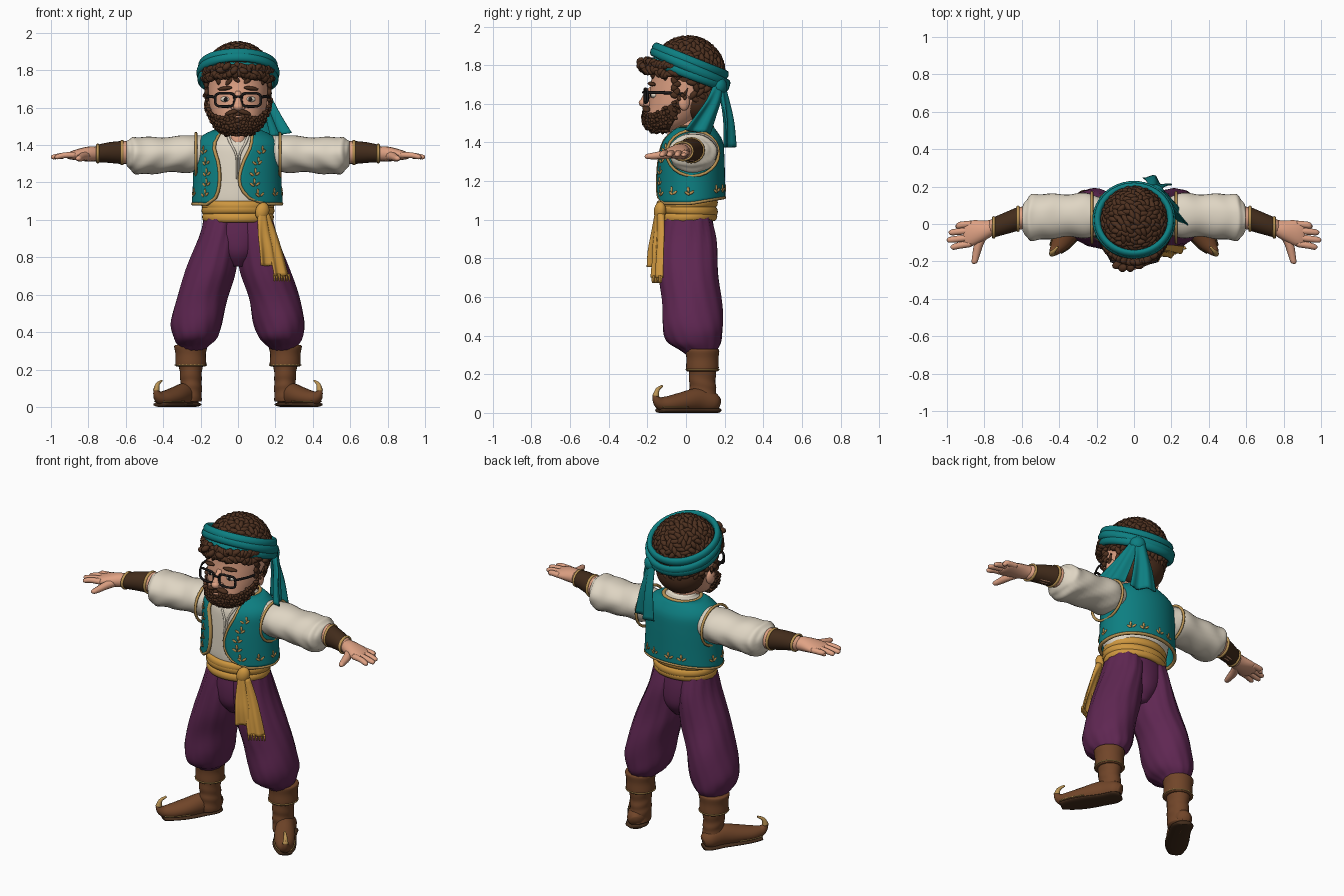
import bpy, bmesh, math, random
from math import sin, cos, pi, asin
from mathutils import Vector, Matrix, Euler

if "Cube" in bpy.data.objects:
    bpy.data.objects.remove(bpy.data.objects["Cube"])

random.seed(4)
MATS = {}
for key, col in {
        "skin": (0.74, 0.36, 0.23), "hair_brown": (0.075, 0.03, 0.014), "teal": (0.004, 0.21, 0.22),
        "cream": (0.74, 0.67, 0.55), "trim_gold": (0.50, 0.30, 0.09), "sash_amber": (0.62, 0.31, 0.05),
        "purple": (0.115, 0.02, 0.085), "boot_brown": (0.165, 0.06, 0.022),
        "dark_leather": (0.055, 0.025, 0.011), "black": (0.012, 0.01, 0.01)}.items():
    MATS[key] = bpy.data.materials.new(key)
    MATS[key].diffuse_color = (*col, 1)


def finish(name, bm, mat):
    bmesh.ops.recalc_face_normals(bm, faces=bm.faces)
    me = bpy.data.meshes.new(name)
    bm.to_mesh(me)
    bm.free()
    me.materials.append(MATS[mat])
    me.polygons.foreach_set("use_smooth", [True] * len(me.polygons))
    ob = bpy.data.objects.new(name, me)
    bpy.context.collection.objects.link(ob)
    return ob


def spline(rows, sub, closed=False):
    """Catmull-Rom through rows of numbers."""
    n, out = len(rows), []
    for i in range(n if closed else n - 1):
        p = [rows[(i + k) % n if closed else min(max(i + k, 0), n - 1)] for k in (-1, 0, 1, 2)]
        for j in range(sub):
            t = j / sub
            out.append(tuple(.5 * (2*b + (c-a)*t + (2*a-5*b+4*c-d)*t*t + (3*b-a-3*c+d)*t**3)
                             for a, b, c, d in zip(*p)))
    return out if closed else out + [tuple(rows[-1])]


def sweep(name, rows, mat, side=(1, 0, 0), axis=None, closed=False, sub=4, n=16, bump=None, fold=0):
    """Tube through rows (x, y, z, half width along side, half height)."""
    pts = spline(rows, sub, closed)
    m, bm, rings = len(pts), bmesh.new(), []
    for i, (x, y, z, a, b) in enumerate(pts):
        p = Vector((x, y, z))
        nxt, prv = ((i+1) % m, (i-1) % m) if closed else (min(i+1, m-1), max(i-1, 0))
        T = Vector(axis) if axis else (Vector(pts[nxt][:3]) - Vector(pts[prv][:3])).normalized()
        S = Vector(side(p) if callable(side) else side).normalized()
        U = T.cross(S).normalized()
        ring = []
        for k in range(n):
            g, t = 2*pi*k/n, i/(m-1)
            f = bump(g, t) if bump else 1
            off = fold * t * sin(5 * cos(g))
            ring.append(bm.verts.new(p + S*max(a, .001)*f*cos(g) + U*(max(b, .001)*f*sin(g) + off)))
        rings.append(ring)
    for i in range(m if closed else m - 1):
        r, q = rings[i], rings[(i+1) % m]
        for k in range(n):
            bm.faces.new((r[k], r[(k+1) % n], q[(k+1) % n], q[k]))
    if not closed:
        bm.faces.new(rings[0])
        bm.faces.new(rings[-1])
    return finish(name, bm, mat)


def blobs(name, items, mat, sub=2):
    """Ellipsoids from (position, radii, euler)."""
    bm = bmesh.new()
    for p, r, e in items:
        M = Matrix.Translation(p) @ Euler(e).to_matrix().to_4x4() @ Matrix.Diagonal((*r, 1))
        bmesh.ops.create_icosphere(bm, subdivisions=sub, radius=1, matrix=M)
    return finish(name, bm, mat)


def grid(name, f, nu, nv, mat, thick=0):
    bm = bmesh.new()
    V = [[bm.verts.new(f(i/nu, j/nv)) for j in range(nv+1)] for i in range(nu+1)]
    for i in range(nu):
        for j in range(nv):
            bm.faces.new((V[i][j], V[i+1][j], V[i+1][j+1], V[i][j+1]))
    ob = finish(name, bm, mat)
    if thick:
        mod = ob.modifiers.new("thickness", 'SOLIDIFY')
        mod.thickness, mod.offset = thick, 0
    return ob


def lookup(table, z):
    """Linear lookup by the first column."""
    for a, b in zip(table, table[1:]):
        if z <= b[0]:
            t = max(0, (z - a[0]) / (b[0] - a[0]))
            return [u + (v-u)*t for u, v in zip(a, b)][1:]
    return list(table[-1][1:])


def loop(cx, cy, cz, rx, ry, a, b, slope=0, n=24):
    """Flat ring rows, tilted along y."""
    return [(cx + rx*cos(2*pi*k/n), cy + ry*sin(2*pi*k/n), cz + slope*ry*sin(2*pi*k/n), a, b) for k in range(n)]


def mir(rows, s):
    return [(r[0]*s, *r[1:]) for r in rows]


Z, X, Y = (0, 0, 1), (1, 0, 0), (0, 1, 0)

# Torso: shirt, neck, open collar
sweep("shirt_body", [(0, .01, 1.04, .165, .13), (0, .01, 1.10, .20, .143), (0, .022, 1.2, .208, .152),
      (0, .027, 1.32, .208, .148), (0, .03, 1.40, .2, .138), (0, .035, 1.445, .165, .11),
      (0, .04, 1.48, .10, .085), (0, .04, 1.5, .085, .075)], "cream", axis=Z, n=40,
      bump=lambda g, t: 1 + .012*sin(11*g + 5*t)*(1-t))
sweep("neck", [(0, .03, 1.40, .08, .075), (0, .0, 1.54, .085, .085)], "skin", axis=Z, n=24)
blobs("chest_skin", [((0, -.055, 1.42), (.045, .045, .065), (0, 0, 0))], "skin", 3)
for s in (1, -1):
    sweep("collar_edge", mir([(.06, -.06, 1.465, .008, .01), (.04, -.098, 1.41, .008, .012),
          (.008, -.118, 1.34, .006, .01), (.007, -.13, 1.22, .005, .008)], s), "cream", n=8)

# Vest: open shell with trim and leaf embroidery
VEST = spline([(1.085, .025, .236, .172), (1.2, .025, .23, .17), (1.32, .027, .226, .165),
               (1.40, .03, .22, .155), (1.445, .035, .185, .126), (1.48, .04, .112, .095)], 5)
EDGE = spline([(1.085, -.16, .15), (1.12, -.115, .06), (1.2, -.095, .012), (1.3, -.10, .03),
               (1.40, -.125, .075), (1.48, -.08, .08)], 4)


def vest(u, v, out=0):
    z = 1.085 + .395*v
    cy, rx, ry = lookup(VEST, z)
    xl, xr = lookup(EDGE, z)
    a, b = asin(xr/rx), 2*pi + asin(xl/rx)
    g = a + (b-a)*u
    z += .03*max(0, -cos(g))*(1-v)**4
    return Vector((-.004 + (rx+out)*sin(g), cy - (ry+out)*cos(g), z))


grid("vest", vest, 60, 20, "teal", .014)
border = ([vest(i/30, 0) for i in range(30)] + [vest(1, i/12) for i in range(12)]
          + [vest(1-i/20, 1) for i in range(20)] + [vest(0, 1-i/12) for i in range(12)])
sweep("vest_trim", [(*p, .011, .009) for p in border], "trim_gold", closed=True, sub=1, n=8,
      side=lambda p: (p.x, p.y-.03, 0.001))
leaves = []
spots = [(u, v) for v in (.12, .26, .4, .55, .7) for u in (.06, .94)]
spots += [(u, .13) for u in (.15, .24, .40, .46, .54, .60, .76, .85)]
for u, v in spots:
    for du, dv, tilt in ((-.012, 0, .6), (.012, .01, -.6), (0, .05, 1.5)):
        p = vest(u+du, v+dv, .007)
        leaves.append((p, (.016, .005, .007), (0, tilt, math.atan2(p.x, -(p.y-.03)))))
blobs("vest_embroidery", leaves, "trim_gold")

# Arms
for s, w in ((1, "left"), (-1, "right")):
    sweep(w+"_sleeve", mir([(.15, .04, 1.365, .09, .08), (.24, .045, 1.355, .118, .1), (.35, .045, 1.35, .115, .095),
          (.46, .04, 1.345, .12, .098), (.54, .035, 1.345, .125, .1), (.575, .03, 1.352, .1, .085),
          (.595, .03, 1.358, .066, .064)], s), "cream", side=Y, axis=X, n=28, sub=6,
          bump=lambda g, t: 1 + .03*sin(26*t + 2.5*sin(g) + 2*cos(2*g)) + .02*sin(7*g)*t)
    sweep(w+"_armhole_trim", [(s*.225, .035+.135*cos(k*pi/12), 1.345+.118*sin(k*pi/12), .008, .008)
          for k in range(24)], "trim_gold", side=X, closed=True, sub=1, n=8)
    sweep(w+"_forearm", mir([(.55, .035, 1.36, .058, .058), (.61, .03, 1.36, .06, .062),
          (.78, -.025, 1.352, .042, .038)], s), "skin", side=Y, axis=X)
    cuff = [(.62, .028, 1.36, .064, .062), (.69, .003, 1.36, .059, .055), (.75, -.018, 1.355, .054, .047)]
    sweep(w+"_bracer", mir(cuff, s), "dark_leather", side=Y, axis=X, n=24)
    for x, y, z, a, b in (cuff[0], cuff[2]):
        sweep(w+"_bracer_ring", [(s*x, y+a*cos(k*pi/10), z+b*sin(k*pi/10), .009, .006) for k in range(20)],
              "trim_gold", side=X, closed=True, sub=1, n=8)
    sweep(w+"_palm", mir([(.755, -.02, 1.353, .042, .038), (.80, -.035, 1.352, .054, .04),
          (.86, -.048, 1.348, .068, .03), (.90, -.055, 1.344, .066, .02), (.915, -.057, 1.342, .05, .012)], s),
          "skin", side=Y, axis=X)
    for y, tx, ty in ((.0, .955, -.012), (-.035, .99, -.045), (-.072, 1.0, -.085), (-.105, .98, -.123)):
        sweep(w+"_finger", mir([(.87, y, 1.347, .018, .017), (.93, (y+ty)/2, 1.345, .018, .016),
              (tx-.012, ty, 1.336, .015, .013), (tx, ty, 1.333, .004, .004)], s), "skin", side=Y, n=10)
    sweep(w+"_thumb", mir([(.80, -.05, 1.345, .026, .026), (.83, -.11, 1.337, .025, .023),
          (.845, -.17, 1.33, .02, .018), (.853, -.205, 1.328, .015, .013), (.856, -.214, 1.328, .003, .003)], s),
          "skin", n=10)

# Trousers and boots
sweep("trouser_seat", [(0, .008, 1.03, .17, .125), (0, .01, .92, .17, .138), (0, .012, .82, .12, .13),
      (0, .015, .75, .05, .08)], "purple", axis=Z, n=32)
for s, w in ((1, "left"), (-1, "right")):
    sweep(w+"_trouser_leg", mir([(.085, .005, 1.03, .093, .12), (.103, .01, .9, .108, .145), (.145, .015, .73, .135, .152),
          (.193, .03, .58, .135, .155), (.22, .035, .45, .137, .155), (.228, .042, .37, .115, .14),
          (.238, .065, .325, .08, .095), (.243, .075, .30, .06, .07)], s), "purple", axis=Z, n=48, sub=5,
          bump=lambda g, t: 1 + .022*sin(13*g + 3*sin(6*t)) * (.4 + abs(2*t-1)) + .012*sin(20*t + 3*g))
    sweep(w+"_boot_shaft", mir([(.25, .09, .03, .055, .07), (.25, .088, .10, .057, .07), (.252, .085, .17, .058, .068),
          (.253, .085, .26, .07, .075)], s), "boot_brown", axis=Z, n=24, sub=8,
          bump=lambda g, t: 1 + .025*sin(24*t + 2*sin(g)))
    sweep(w+"_boot_cuff", mir([(.252, .085, .215, .066, .07), (.252, .085, .222, .082, .084), (.253, .085, .28, .081, .083),
          (.253, .085, .325, .088, .087), (.253, .085, .332, .07, .072)], s), "boot_brown", axis=Z, n=28)
    sweep(w+"_cuff_trim", loop(s*.252, .085, .224, .082, .084, .004, .005), "trim_gold", side=Z, closed=True, sub=1, n=6)
    foot = [(.233, .162, .045, .03, .035), (.248, .13, .055, .055, .055), (.285, .06, .064, .055, .064),
            (.335, -.02, .054, .06, .053), (.385, -.09, .045, .052, .043), (.42, -.137, .052, .032, .032),
            (.437, -.157, .085, .015, .017), (.43, -.147, .12, .009, .009), (.408, -.122, .14, .004, .004)]
    across = (.82, s*.57, 0)
    sweep(w+"_boot_foot", mir(foot, s), "boot_brown", side=across, n=20)
    sweep(w+"_boot_tip", mir([(x, y, z, a+.002, b+.002) for x, y, z, a, b in foot[6:]], s), "trim_gold", side=across, n=10)
    sweep(w+"_boot_sole", mir([(x, y, .013, a+.008, .013) for x, y, z, a, b in foot[:6]], s), "dark_leather", side=across)
    sweep(w+"_sole_trim", mir([(x, y, .03, a+.004, .005) for x, y, z, a, b in foot[3:6]], s), "trim_gold", side=across)

# Sash with knot, hanging ends and fringe
for z, r, sl in ((1.015, .175, .03), (1.05, .178, -.06), (1.082, .178, .05)):
    sweep("sash_wrap", loop(0, .005, z, r, r-.035, .026, .017, sl), "sash_amber", side=Z, closed=True, sub=2, n=12)
blobs("sash_knot", [((.13, -.135, 1.045), (.038, .03, .05), (0, .3, .4))], "sash_amber", 3)
wide = (.87, .48, 0)
sweep("sash_end_front", [(.128, -.14, 1.04, .025, .02), (.14, -.155, .93, .04, .014), (.155, -.165, .84, .05, .012),
      (.165, -.165, .755, .056, .01)], "sash_amber", side=wide, fold=.012, n=24)
sweep("sash_end_back", [(.145, -.13, 1.03, .025, .02), (.18, -.135, .92, .035, .014), (.21, -.145, .8, .045, .012),
      (.232, -.15, .70, .05, .01)], "sash_amber", side=wide, fold=.01, n=24)
for i in range(7):
    d = (i-3) * .015
    sweep("sash_fringe", [(.232+d*.87, -.15+d*.48, .71, .007, .008), (.236+d*.9, -.152+d*.48, .672, .004, .004)],
          "sash_amber", n=6)

# Head, ears, nose, eyes
HEAD = spline([(1.455, -.10, .05, .05), (1.48, -.09, .09, .10), (1.52, -.07, .12, .135), (1.58, -.04, .145, .155),
               (1.64, -.015, .158, .175), (1.72, 0, .165, .18), (1.80, 0, .16, .17), (1.88, 0, .10, .10)], 4)
sweep("head", [(0, c, z, a, b) for z, c, a, b in HEAD], "skin", axis=Z, sub=1, n=40)
blobs("ears", [((s*.163, -.01, 1.61), (.018, .03, .045), (0, 0, s*.3)) for s in (1, -1)], "skin", 3)
sweep("nose_bridge", [(0, -.175, 1.68, .018, .015), (0, -.205, 1.64, .018, .018), (0, -.215, 1.605, .026, .024)], "skin")
blobs("nose_tip", [((0, -.218, 1.605), (.025, .027, .022), (0, 0, 0))]
      + [((s*.022, -.2, 1.6), (.016, .02, .015), (0, 0, 0)) for s in (1, -1)], "skin", 3)
blobs("eyes", [((s*.068, -.167, 1.645), (.027, .016, .015), (0, 0, s*.3)) for s in (1, -1)], "cream", 3)
blobs("pupils", [((s*.066, -.181, 1.645), (.011, .006, .012), (0, 0, 0)) for s in (1, -1)], "black")
blobs("eyebrows", [((s*.07, -.178, 1.703), (.042, .016, .011), (0, s*.12, s*.35)) for s in (1, -1)], "hair_brown", 3)

# Glasses
for s in (1, -1):
    rim = []
    for k in range(24):
        c, d = cos(k*pi/12), sin(k*pi/12)
        x = .052*math.copysign(abs(c)**.55, c)
        rim.append((s*(.07+x), -.212+.25*max(0, x)+.02, 1.642+.036*math.copysign(abs(d)**.55, d), .007, .007))
    sweep("glasses_rim", [(x, y-.02, z, a, b) for x, y, z, a, b in rim], "black", side=Y, closed=True, sub=1, n=8)
    sweep("glasses_temple", mir([(.122, -.198, 1.658, .005, .008), (.16, -.12, 1.658, .005, .008),
          (.172, -.01, 1.65, .005, .007)], s), "black", n=8)
sweep("glasses_bridge", [(-.02, -.215, 1.655, .006, .006), (0, -.222, 1.66, .006, .006), (.02, -.215, 1.655, .006, .006)],
      "black", side=Y, n=8)


# Beard: shell round the jaw, curls, moustache and mouth
def beard(u, v, out=.014):
    a = 2*u - 1
    g, a = a*1.65, abs(a)
    z = (1.572 - .025*sin(pi*a) + .11*a**4)*(1-v) + 1.452*v
    cy, rx, ry = lookup(HEAD, z)
    k = 0 if v == 1 else 1
    return Vector(((rx+out)*sin(g)*k, cy - (ry+out)*cos(g)*k, z))


grid("beard", beard, 36, 12, "hair_brown", .01)
blobs("beard_curls", [(beard((i + random.random())/26, (j + .1 + .7*random.random())/7, .016),
      (.017, .010, .011), (random.uniform(-1, 1), random.uniform(-1, 1), random.uniform(-1, 1)))
      for i in range(26) for j in range(7)], "hair_brown")
blobs("moustache", [((s*.033, -.205, 1.574), (.038, .02, .014), (0, s*.3, s*.2)) for s in (1, -1)], "hair_brown", 3)
blobs("mouth", [((0, -.216, 1.55), (.026, .012, .007), (0, 0, 0))], "skin", 3)

# Curly hair: hull plus scattered curls
blobs("hair_hull", [((0, .01, 1.76), (.172, .178, .175), (0, 0, 0)), ((0, .05, 1.63), (.148, .125, .13), (0, 0, 0))],
      "hair_brown", 4)
curls, N = [], 420
for i in range(N):
    dz = 1 - 2*(i+.5)/N
    r, g = math.sqrt(1-dz*dz), i*2.39996
    dx, dy = r*cos(g), r*sin(g)
    p = Vector((.172*dx, .01+.178*dy, 1.76 + dz*(.178 if dz > 0 else .24)))
    if (p.y < .03 and p.z < 1.74) or p.z < 1.53:
        continue
    q = Vector((dx, dy, dz)).to_track_quat('Z', 'Y') @ Euler((0, 0, random.uniform(0, 6.3))).to_quaternion()
    curls.append((p, (.032, .016, .019), q.to_euler()))
for i in range(34):
    g = -1.35 + 2.7*i/33
    for row in (0, 1):
        p = (.185*sin(g), -.01 - (.195+.012*row)*cos(g), 1.775 + .04*cos(g) - .035*row + random.uniform(-.01, .01))
        curls.append((p, (.026, .02, .016), (random.uniform(-1, 1), random.uniform(-1.5, 1.5), g)))
for x, y, z in ((-.09, -.22, 1.80), (-.06, -.235, 1.82), (-.02, -.235, 1.80), (-.04, -.225, 1.785), (.03, -.22, 1.795)):
    curls.append(((x, y, z), (.028, .022, .018), (0, random.uniform(-1, 1), .3)))
for s in (1, -1):
    for k in range(7):
        curls.append(((s*(.172-.001*k), -.06+.012*(k % 2), 1.76-.019*k), (.012, .022, .018), (k, 0, 0)))
blobs("hair_curls", curls, "hair_brown")

# Headband with knot and two hanging ends
for dz, r, sl in ((-.034, .2, -.37), (0, .205, -.45), (.034, .196, -.40)):
    sweep("headband_wrap", loop(0, .022, 1.787+dz, r, r-.016, .026, .018, sl), "teal", side=(0, .38, .92),
          closed=True, sub=2, n=12)
blobs("headband_knot", [((.12, .175, 1.69), (.045, .035, .045), (0, 0, -.5))], "teal", 3)
sweep("headband_end_back", [(.11, .18, 1.70, .03, .02), (.115, .205, 1.6, .042, .015), (.12, .222, 1.5, .06, .012),
      (.125, .228, 1.375, .08, .01)], "teal", side=(.9, -.42, 0), fold=.016, n=28)
sweep("headband_end_side", [(.13, .17, 1.70, .03, .02), (.165, .145, 1.62, .045, .015), (.195, .105, 1.54, .065, .012),
      (.23, .06, 1.455, .088, .01)], "teal", side=(.5, -.85, .1), fold=.016, n=28)

for m in bpy.data.materials:
    if m.users and not m.is_grease_pencil:
        m.use_nodes = True
        m.node_tree.nodes["Principled BSDF"].inputs["Base Color"].default_value = m.diffuse_color
